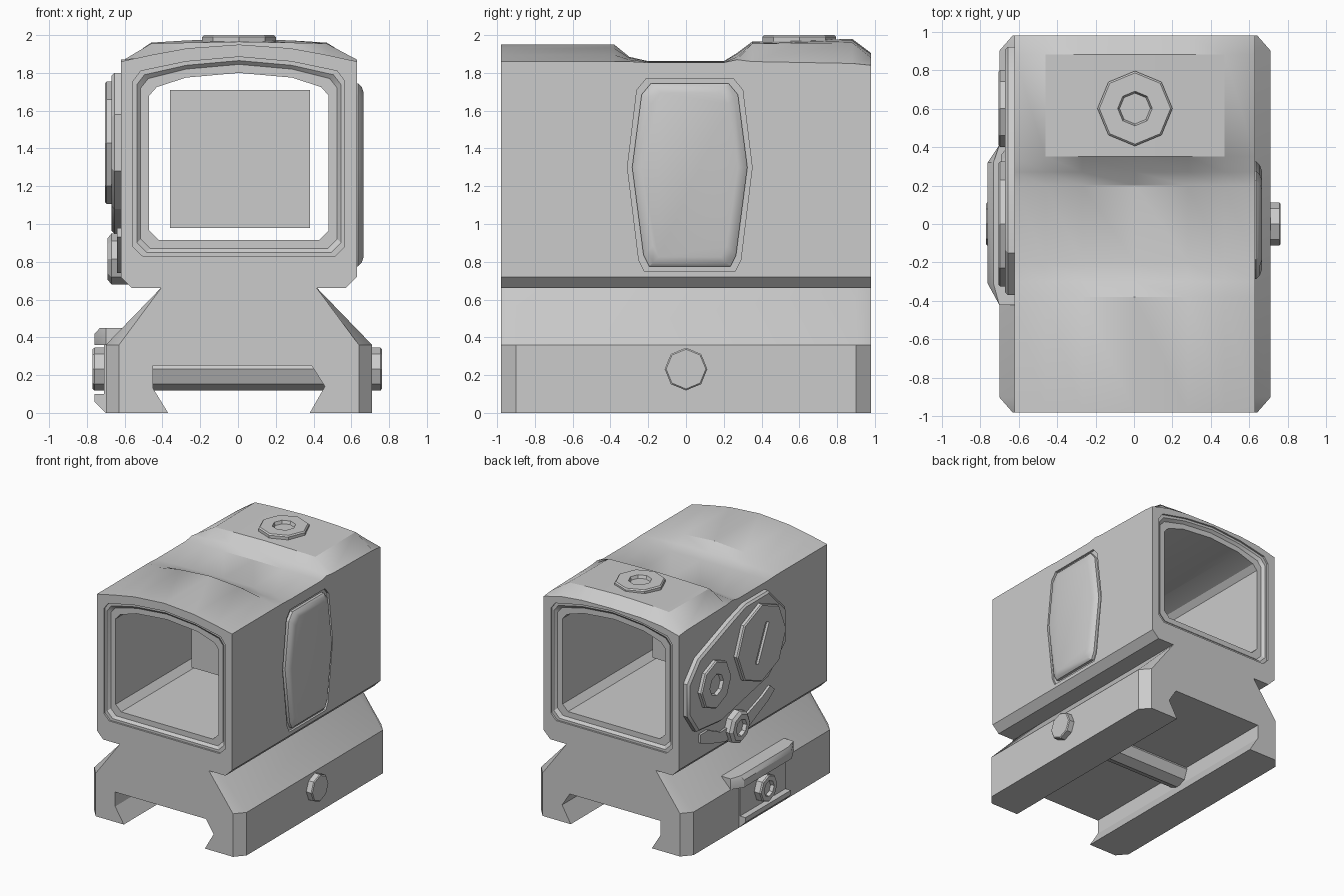
import bpy, bmesh
from math import cos, sin, pi

if "Cube" in bpy.data.objects:
    bpy.data.objects.remove(bpy.data.objects["Cube"])


def loft(name, loops):
    """Skin equal-length loops of 3D points and cap both ends."""
    bm = bmesh.new()
    rows = [[bm.verts.new(p) for p in lp] for lp in loops]
    n = len(rows[0])
    for a, b in zip(rows, rows[1:]):
        for i in range(n):
            j = (i + 1) % n
            bm.faces.new((a[i], a[j], b[j], b[i]))
    bm.faces.new(rows[0])
    bm.faces.new(rows[-1])
    bmesh.ops.recalc_face_normals(bm, faces=bm.faces)
    me = bpy.data.meshes.new(name)
    bm.to_mesh(me)
    bm.free()
    ob = bpy.data.objects.new(name, me)
    bpy.context.collection.objects.link(ob)
    return ob


def at_y(pts, y):
    return [(p[0], y, p[1]) for p in pts]


def at_x(pts, x):
    return [(x, p[0], p[1]) for p in pts]


def ring(r, cx, cy, n=8):
    return [(cx + r * cos(2 * pi * i / n), cy + r * sin(2 * pi * i / n)) for i in range(n)]


def shrink(pts, d, c):
    """Move each point towards c by d along both axes."""
    sgn = lambda v: (v > 0.02) - (v < -0.02)
    return [(a - d * sgn(a - c[0]), b - d * sgn(b - c[1])) for a, b in pts]


def side_disc(name, y, z, steps):
    """Turned part on an x axis; steps are (radius, x)."""
    return loft(name, [at_x(ring(r, y, z), x) for r, x in steps])


def cut(target, cutter):
    mod = target.modifiers.new("cut", 'BOOLEAN')
    mod.object = cutter
    mod.solver = 'EXACT'
    bpy.context.view_layer.objects.active = target
    bpy.ops.object.modifier_apply(modifier=mod.name)
    bpy.data.objects.remove(cutter)


# Housing: a roof profile that dips in the middle, lofted along y
def section(y, edge, shoulder, mid, top):
    right = [(.57, .66), (.63, .72), (.63, edge), (.47, shoulder), (.28, mid)]
    left = [(-x + .01, z) for x, z in reversed(right)]
    return at_y(right + [(.005, top)] + left, y)


housing = loft("housing", [
    section(-.98, 1.86, 1.895, 1.93, 1.95),
    section(-.38, 1.86, 1.895, 1.93, 1.95),
    section(-.30, 1.86, 1.87, 1.88, 1.885),
    section(-.20, 1.855, 1.858, 1.86, 1.862),
    section(.20, 1.855, 1.858, 1.86, 1.862),
    section(.27, 1.87, 1.885, 1.90, 1.905),
    section(.35, 1.86, 1.955, 1.96, 1.965),
    section(.88, 1.85, 1.96, 1.972, 1.98),
    section(.98, 1.84, 1.88, 1.90, 1.905)])


# Window openings: through tunnel and a tapered bezel step at both ends
def window(g, y):
    w = .475 + g
    right = [(w - .05, .915 - g), (w, .965 - g), (w, 1.68 + g * .9), (w - .04, 1.725 + g), (.28, 1.775 + g)]
    pts = right + [(0, 1.8 + g)] + [(-x, z) for x, z in reversed(right)]
    return at_y([(x + .005, z) for x, z in pts], y)


cut(housing, loft("tunnel_cutter", [window(0, -1.1), window(0, 1.1)]))
for s in (-1, 1):
    cut(housing, loft("bezel_cutter", [
        window(.085, s * 1.05), window(.085, s * .965), window(.065, s * .965),
        window(.045, s * .945)]))

# Lens plate inside the tunnel
lens = bpy.data.meshes.new("lens_plate")
lens.from_pydata(at_y([(-.36, .98), (.38, .98), (.38, 1.71), (-.36, 1.71)], -.1), [], [(0, 1, 2, 3)])
bpy.context.collection.objects.link(bpy.data.objects.new("lens_plate", lens))

# Right side pad sitting in a shallow groove
pad = [(-.26, 1.71), (-.21, 1.77), (.25, 1.77), (.30, 1.71), (.35, 1.3),
       (.29, .81), (.26, .75), (-.22, .75), (-.25, .81), (-.31, 1.3)]
mid = (.02, 1.3)
cut(housing, loft("pad_cutter", [at_x(pad, .7), at_x(pad, .612)]))
inner = shrink(pad, .025, mid)
loft("side_pad", [at_x(inner, .605), at_x(inner, .635),
                  at_x(shrink(inner, .02, mid), .655), at_x(shrink(inner, .05, mid), .665)])

# Top knob with a socket
loft("top_knob", [[(x, y, z) for x, y in ring(r, .005, .6)]
                  for r, z in ((.195, 1.93), (.195, 1.99), (.185, 2.0), (.09, 2.0), (.08, 1.975))])

# Left control plate with battery cap and dial
plate = [(-.37, 1.58), (-.15, 1.80), (.15, 1.80), (.35, 1.74), (.78, 1.58), (.92, 1.42),
         (.92, 1.15), (.80, .98), (.50, .95), (-.15, 1.08), (-.37, 1.28)]
loft("control_plate", [at_x(plate, -.60), at_x(plate, -.655), at_x(shrink(plate, .015, (.25, 1.36)), -.67)])
cap = side_disc("battery_cap", 0, 1.43, [(.325, -.65), (.325, -.695), (.315, -.705)])
slot = [(.05, 1.27), (.09, 1.29), (-.05, 1.59), (-.09, 1.57)]
cut(cap, loft("slot_cutter", [at_x(slot, -.72), at_x(slot, -.685)]))
side_disc("dial", .6, 1.31, [(.20, -.65), (.20, -.695), (.19, -.705), (.09, -.705), (.08, -.68)])

# Lower left bracket and boss
bracket = [(-.26, .93), (-.2, .98), (-.1, .93), (.1, .86), (.45, .84), (.62, .92), (.72, .92),
           (.72, .85), (.6, .8), (.4, .74), (.1, .74), (-.18, .87)]
loft("lower_bracket", [at_x(bracket, -.60), at_x(bracket, -.64)])
side_disc("lower_boss", .25, .815, [(.135, -.58), (.135, -.67), (.11, -.69), (.07, -.69), (.06, -.66)])


# Mount: rail-clamp profile with chamfered vertical corners
def mount_section(y, c):
    return at_y([(-.37, 0), (-.45, .13), (-.45, .25), (.39, .25), (.46, .14), (.38, 0),
                 (.71 - c, 0), (.71 - c, .36), (.41, .67), (-.40, .67),
                 (-.70 + c, .36), (-.70 + c, 0)], y)


loft("mount", [mount_section(-.98, .07), mount_section(-.90, 0),
               mount_section(.90, 0), mount_section(.98, .07)])

# Cross bolt through the mount, with a socket on the left
side_disc("cross_bolt", 0, .232, [(.105, .762), (.113, .755), (.113, -.76), (.105, -.77),
                                  (.065, -.77), (.06, -.74)])

# Left clamp: upper bar, flush web and lower lip
upper = [(-.60, .45), (-.73, .45), (-.76, .42), (-.76, .36), (-.69, .36), (-.60, .40)]
flat = [(max(x, -.70), z) for x, z in upper]
loft("clamp_bar", [at_y(flat, -.42), at_y(upper, -.31), at_y(upper, .32), at_y(flat, .41)])
web = [(-.30, .08), (.30, .08), (.30, .37), (-.30, .37)]
loft("clamp_web", [at_x(web, -.68), at_x(web, -.71)])
lip = [(-.66, 0), (-.70, 0), (-.76, .06), (-.76, .10), (-.66, .10)]
loft("clamp_lip", [at_y(lip, -.30), at_y(lip, .30)])

# Smooth shading with sharp edges kept
bpy.ops.object.select_all(action='SELECT')
bpy.context.view_layer.objects.active = housing
bpy.ops.object.shade_smooth_by_angle(angle=.5)
